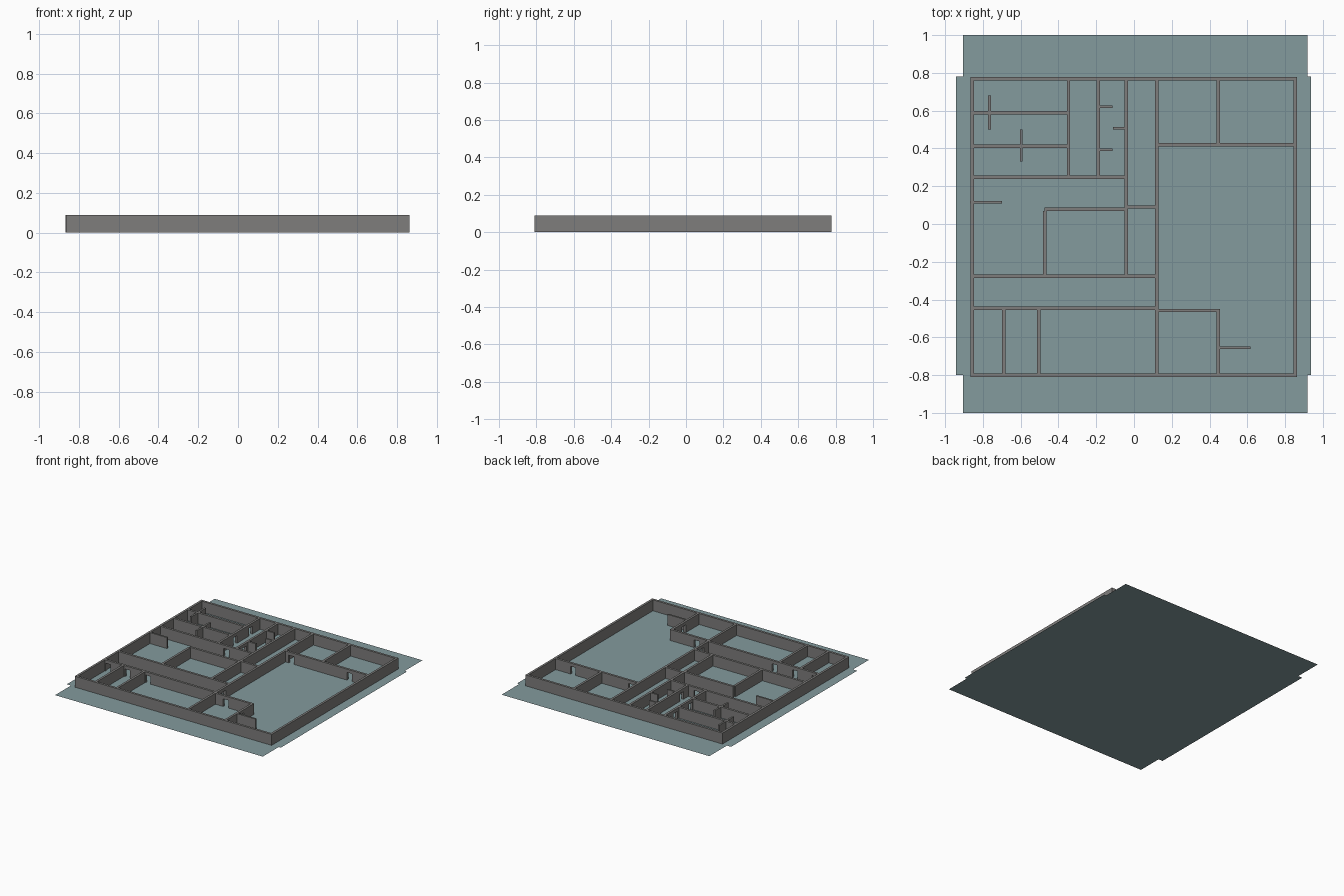
import bpy, bmesh

if "Cube" in bpy.data.objects:
    bpy.data.objects.remove(bpy.data.objects["Cube"])

H = 0.088      # wall height
T = 0.018      # wall thickness
DOOR_H = 0.062
DOOR_W = 0.045


def material(name, rgb):
    m = bpy.data.materials.new(name)
    m.diffuse_color = (*rgb, 1)
    m.use_nodes = True
    m.node_tree.nodes["Principled BSDF"].inputs["Base Color"].default_value = m.diffuse_color
    return m


wall_grey = material("wall grey", (0.21, 0.205, 0.20))
floor_teal = material("floor teal", (0.23, 0.325, 0.34))


def finish(name, bm, mat):
    me = bpy.data.meshes.new(name)
    bm.to_mesh(me)
    bm.free()
    me.materials.append(mat)
    ob = bpy.data.objects.new(name, me)
    bpy.context.collection.objects.link(ob)


def box(bm, x0, x1, y0, y1, z0, z1):
    geo = bmesh.ops.create_cube(bm, size=1)
    for v in geo["verts"]:
        v.co.x = x0 if v.co.x < 0 else x1
        v.co.y = y0 if v.co.y < 0 else y1
        v.co.z = z0 if v.co.z < 0 else z1


def wall(name, axis, at, a, b, doors=(), t=T):
    """Wall along axis from a to b, with door openings under a lintel."""
    bm = bmesh.new()

    def piece(p, q, z0):
        if axis == "x":
            box(bm, p, q, at - t / 2, at + t / 2, z0, H)
        else:
            box(bm, at - t / 2, at + t / 2, p, q, z0, H)

    start = a
    for d in doors:
        piece(start, d - DOOR_W / 2, 0.001)
        piece(d - DOOR_W / 2, d + DOOR_W / 2, DOOR_H)
        start = d + DOOR_W / 2
    piece(start, b, 0.001)
    finish(name, bm, wall_grey)


# Floor sheet: wide middle with narrower front and back strips
bm = bmesh.new()
for x0, x1, y0, y1 in ((-0.942, 0.937, -0.80, 0.78),
                       (-0.905, 0.918, 0.78, 1.0),
                       (-0.905, 0.918, -1.0, -0.80)):
    bm.faces.new([bm.verts.new(c) for c in
                  ((x0, y0, 0), (x1, y0, 0), (x1, y1, 0), (x0, y1, 0))])
finish("floor_sheet", bm, floor_teal)

# Outer walls
L, R, F, B = -0.857, 0.853, -0.80, 0.77
h = T / 2
wall("front_wall", "x", F, L - h, R + h)
wall("back_wall", "x", B, L - h, R + h)
wall("left_wall", "y", L, F + h, B - h)
wall("right_wall", "y", R, F + h, B - h)

# Partitions running left to right: y, x start, x end, doors
for i, (y, a, b, doors) in enumerate((
        (0.59, L, -0.35, ()),
        (0.412, L, -0.35, ()),
        (0.247, L, -0.031, (-0.27,)),
        (0.09, -0.04, 0.12, ()),
        (0.078, -0.482, -0.04, ()),
        (-0.277, L, 0.12, ()),
        (-0.447, L, 0.12, (-0.82, -0.65, -0.47)),
        (-0.458, 0.12, 0.456, (0.22,)),
        (0.42, 0.12, R, (0.18, 0.69)))):
    wall(f"cross_partition_{i + 1}", "x", y, a + h, b - h if b > 0 and b != 0.456 else b, doors)

# Partitions running front to back: x, y start, y end, doors
for i, (x, a, b, doors) in enumerate((
        (-0.347, 0.247, B, (0.45, 0.64)),
        (-0.19, 0.247, B, (0.34,)),
        (-0.04, -0.277, B, ()),
        (0.12, F, B, (-0.36,)),
        (0.447, 0.42, B, ()),
        (-0.473, -0.277, 0.078, ()),
        (-0.69, F, -0.447, ()),
        (-0.505, F, -0.447, ()),
        (0.447, F, -0.458, (-0.6,)))):
    wall(f"long_partition_{i + 1}", "y", x, a + h, b - h, doors)

# Short free-ending screen walls
for i, (axis, at, a, b) in enumerate((
        ("y", -0.765, 0.50, 0.68),
        ("y", -0.596, 0.33, 0.50),
        ("x", 0.115, -0.868, -0.70),
        ("x", -0.655, 0.45, 0.617),
        ("x", 0.62, -0.19, -0.115),
        ("x", 0.393, -0.19, -0.115),
        ("x", 0.507, -0.11, -0.04))):
    wall(f"screen_wall_{i + 1}", axis, at, a, b, t=0.014)
